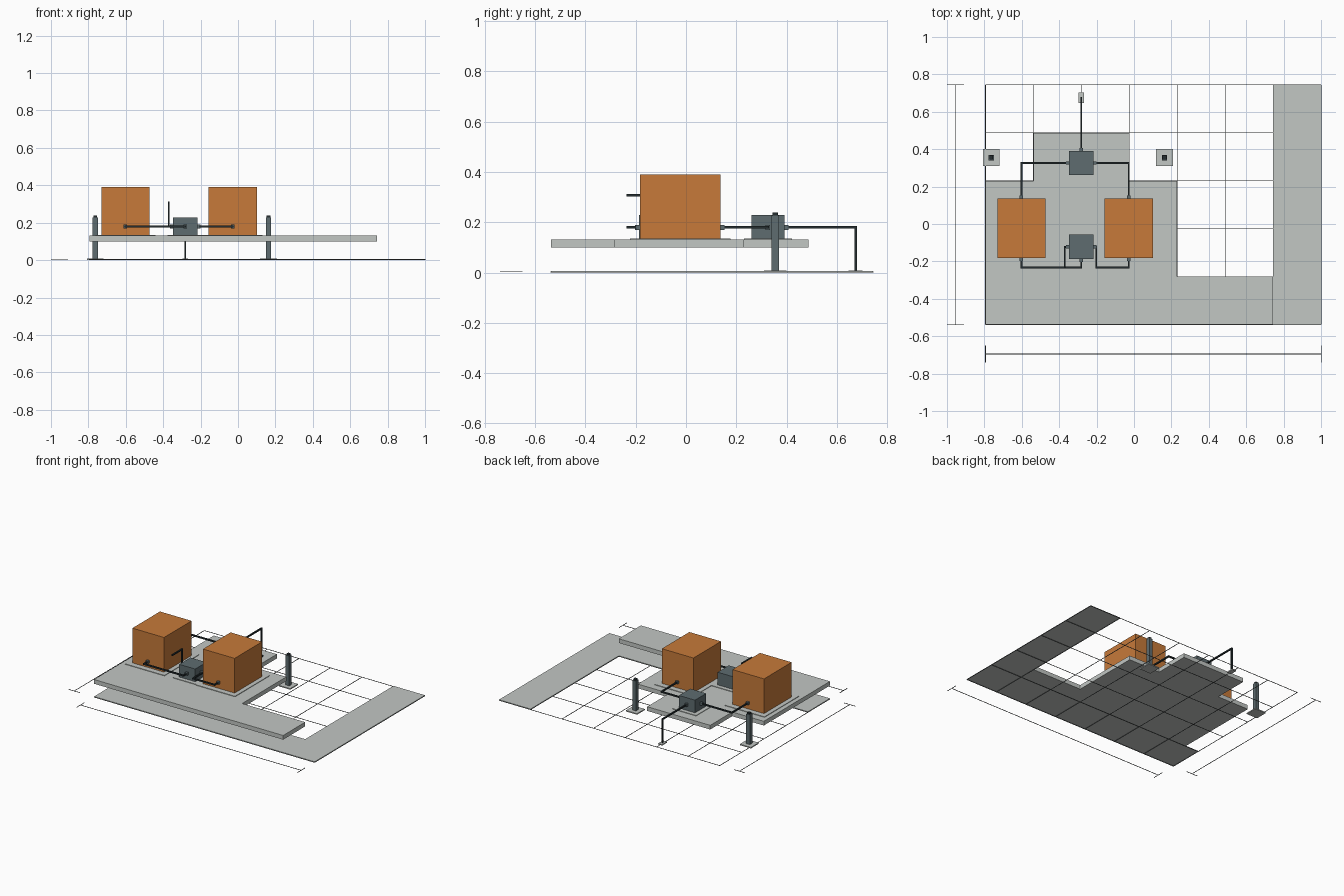
import bpy
import bmesh
from mathutils import Vector

if "Cube" in bpy.data.objects:
    bpy.data.objects.remove(bpy.data.objects["Cube"])


def material(name, rgb):
    m = bpy.data.materials.new(name)
    m.use_nodes = True
    m.diffuse_color = (*rgb, 1)
    m.node_tree.nodes["Principled BSDF"].inputs["Base Color"].default_value = (*rgb, 1)
    return m


GREY = material("concrete grey", (0.54, 0.57, 0.55))
ORANGE = material("tank orange", (0.57, 0.195, 0.042))
SLATE = material("slate", (0.112, 0.15, 0.162))
DARK = material("pipe dark", (0.018, 0.027, 0.03))
LINE = material("line grey", (0.1, 0.11, 0.11))


def finish(name, bm, mat):
    bmesh.ops.recalc_face_normals(bm, faces=bm.faces)
    mesh = bpy.data.meshes.new(name)
    bm.to_mesh(mesh)
    bm.free()
    mesh.materials.append(mat)
    obj = bpy.data.objects.new(name, mesh)
    bpy.context.collection.objects.link(obj)
    return obj


def add_box(bm, lo, hi):
    verts = bmesh.ops.create_cube(bm, size=1)["verts"]
    lo, hi = Vector(lo), Vector(hi)
    for v in verts:
        v.co = (lo + hi) / 2 + v.co * (hi - lo)


def boxes(name, mat, spans):
    bm = bmesh.new()
    for lo, hi in spans:
        add_box(bm, lo, hi)
    return finish(name, bm, mat)


def block(name, mat, x, y, z0, z1, sx, sy):
    return boxes(name, mat, [((x - sx / 2, y - sy / 2, z0), (x + sx / 2, y + sy / 2, z1))])


def slab(name, outline, z0, z1):
    bm = bmesh.new()
    face = bm.faces.new([bm.verts.new((x, y, z0)) for x, y in outline])
    moved = bmesh.ops.extrude_face_region(bm, geom=[face])["geom"]
    for v in moved:
        if isinstance(v, bmesh.types.BMVert):
            v.co.z = z1
    return finish(name, bm, GREY)


def pipe(name, points, half=0.005):
    # square pipe with axis-aligned runs
    spans = []
    pad = Vector((half, half, half))
    for a, b in zip(points, points[1:]):
        lo = Vector(map(min, a, b)) - pad
        hi = Vector(map(max, a, b)) + pad
        spans.append((lo, hi))
    return boxes(name, DARK, spans)


# Site module: a seven by five cell layout
CELL = 1.794 / 7
GX = [-0.794 + CELL * i for i in range(8)]
GY = [-0.538 + CELL * i for i in range(6)]
W = 0.0015

# Ground strip, raised platform
slab("ground_strip", [(GX[0], GY[0]), (GX[7], GY[0]), (GX[7], GY[5]),
                      (GX[6], GY[5]), (GX[6], GY[1]), (GX[0], GY[1])], 0.003, 0.006)
slab("platform", [(GX[0], GY[0]), (GX[6], GY[0]), (GX[6], GY[1]), (GX[4], GY[1]),
                  (GX[4], GY[3]), (GX[3], GY[3]), (GX[3], GY[4]), (GX[1], GY[4]),
                  (GX[1], GY[3]), (GX[0], GY[3])], 0.1, 0.131)

# Layout grid lines
boxes("layout_grid", LINE,
      [((x - W, GY[0], 0), (x + W, GY[5], 0.003)) for x in GX] +
      [((GX[0], y - W, 0), (GX[7], y + W, 0.003)) for y in GY])

# Dimension lines with end ticks
DX, DY, TICK = -0.955, -0.695, 0.045
boxes("width_dimension", LINE,
      [((GX[0], DY - W, 0.002), (GX[7], DY + W, 0.005))] +
      [((x - W, DY - TICK, 0.002), (x + W, DY + TICK, 0.005)) for x in (GX[0], GX[7])])
boxes("depth_dimension", LINE,
      [((DX - W, GY[0], 0.002), (DX + W, GY[5], 0.005))] +
      [((DX - TICK, y - W, 0.002), (DX + TICK, y + W, 0.005)) for y in (GY[0], GY[5])])

# Large tanks and small pumps on thin pads
TOP, MID, TY, PX = 0.131, 0.18, -0.023, -0.282
TANK_X = {"right": -0.602, "left": -0.028}
PUMP_Y = {"front": -0.122, "back": 0.326}
for side, x in TANK_X.items():
    block(side + "_tank_pad", GREY, x, TY, TOP, TOP + 0.004, 0.32, 0.4)
    block(side + "_tank", ORANGE, x, TY, TOP, 0.39, 0.257, 0.32)
for end, y in PUMP_Y.items():
    block(end + "_pump_pad", GREY, PX, y, TOP, TOP + 0.004, 0.19, 0.19)
    block(end + "_pump", SLATE, PX, y, TOP, 0.228, 0.13, 0.13)

# Posts on base plates
for side, x in (("right", -0.763), ("left", 0.163)):
    block(side + "_post_base", GREY, x, 0.355, 0, 0.008, 0.09, 0.09)
    block(side + "_post", SLATE, x, 0.355, 0.008, 0.227, 0.029, 0.029)
    block(side + "_post_cap", DARK, x, 0.355, 0.227, 0.238, 0.02, 0.02)

# Back pipes: pump to both tanks, and down to a ground outlet
BY, FY, LOOP = PUMP_Y["back"], PUMP_Y["front"], -0.232
for side, x in TANK_X.items():
    s = 1 if x > PX else -1
    pipe(side + "_back_pipe", [(PX + s * 0.065, BY, MID), (x, BY, MID), (x, 0.137, MID)])
pipe("outlet_pipe", [(PX, BY + 0.065, MID), (PX, 0.675, MID), (PX, 0.675, 0.008)])
block("outlet_plate", GREY, PX, 0.675, 0, 0.008, 0.032, 0.056)

# Front pipes: tanks to pump, and a riser
pipe("right_front_pipe", [(TANK_X["right"], -0.183, MID), (TANK_X["right"], LOOP, MID),
                          (PX, LOOP, MID), (PX, FY - 0.065, MID)])
pipe("left_front_pipe", [(TANK_X["left"], -0.183, MID), (TANK_X["left"], LOOP, MID),
                         (-0.202, LOOP, MID), (-0.202, FY, MID), (-0.217, FY, MID)])
pipe("riser_pipe", [(-0.347, FY, MID), (-0.37, FY, MID),
                    (-0.37, FY, 0.308), (-0.37, LOOP, 0.308)])

# Pipe fittings on the tank and pump faces
fittings = [(x, y) for x in TANK_X.values() for y in (-0.19, 0.144)]
fittings += [(PX + s * 0.072, y) for s in (-1, 1) for y in PUMP_Y.values()]
fittings += [(PX, BY + 0.072), (PX, FY - 0.072)]
for i, (x, y) in enumerate(fittings):
    block(f"fitting_{i + 1}", SLATE, x, y, MID - 0.01, MID + 0.01, 0.018, 0.018)
